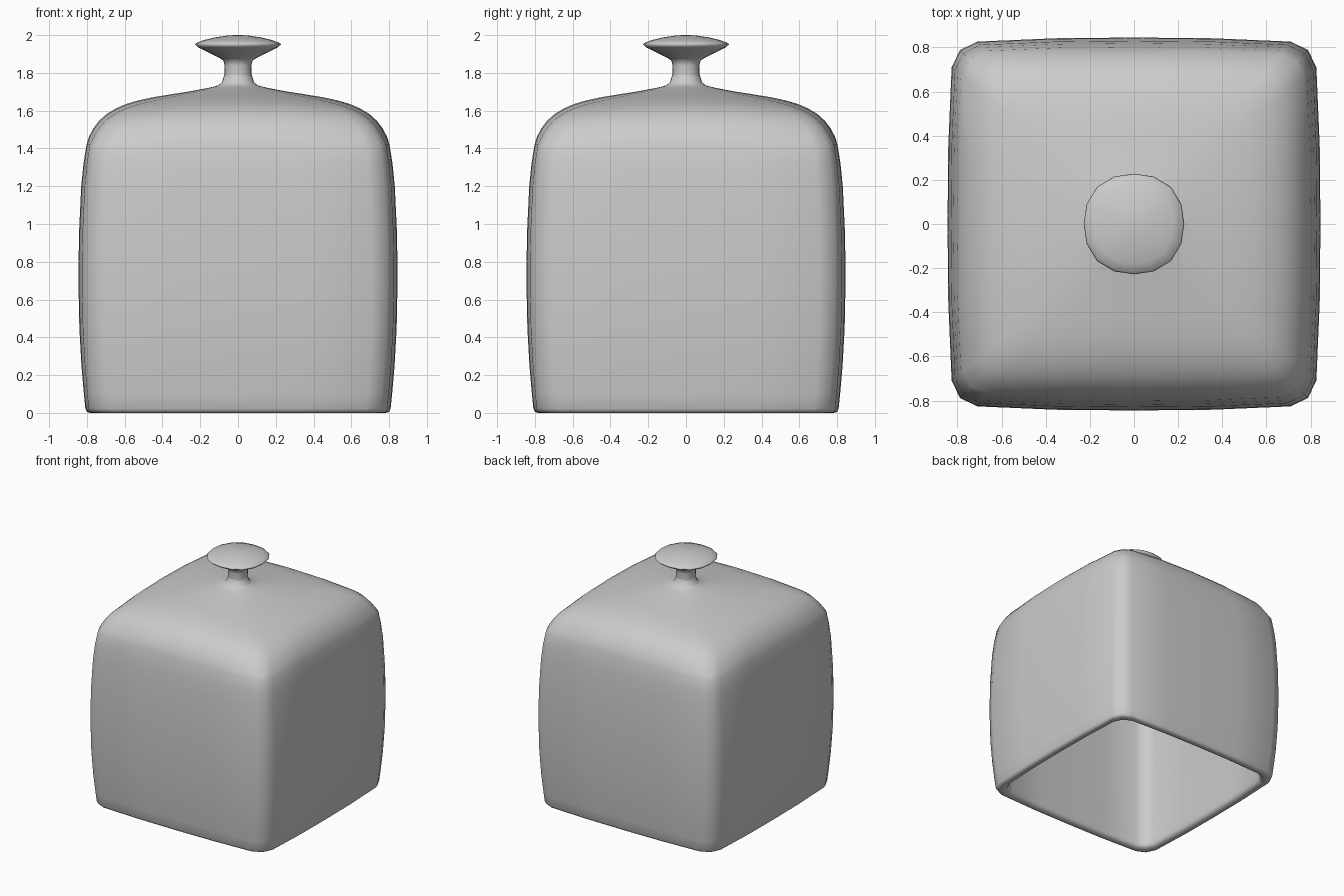
import bpy, bmesh, math

if "Cube" in bpy.data.objects:
    bpy.data.objects.remove(bpy.data.objects["Cube"])

# One eighth of a rounded, slightly bulging square (half width 1)
OCTANT = [(1, 0), (0.996, 0.42), (0.978, 0.84), (0.933, 0.933)]


def square_ring():
    half = OCTANT + [(y, x) for x, y in OCTANT[-2:0:-1]]
    pts = []
    for q in range(4):
        c, s = round(math.cos(q * math.pi / 2)), round(math.sin(q * math.pi / 2))
        pts += [(x * c - y * s, x * s + y * c) for x, y in half]
    return pts


def circle_ring(n, squareness=0.0):
    """Circle whose diagonals are pushed out a little."""
    pts = []
    for i in range(n):
        a = math.tau * i / n
        k = 1 + squareness * math.sin(2 * a) ** 2
        pts.append((k * math.cos(a), k * math.sin(a)))
    return pts


def loft(name, rows, ring_at, cap_start=False, cap_end=False, droop=0.0):
    """Join one ring of points per (radius, z) row; droop lowers roof corners."""
    bm = bmesh.new()
    rings = []
    for r, z in rows:
        d = droop * min(1, r / 0.5) if z > 1.45 else 0
        rings.append([bm.verts.new((x * r, y * r, z - d * (x * y / 0.87) ** 2))
                      for x, y in ring_at(r)])
    for a, b in zip(rings, rings[1:]):
        n = len(a)
        for i in range(n):
            bm.faces.new((a[i], a[(i + 1) % n], b[(i + 1) % n], b[i]))
    if cap_start:
        bm.faces.new(rings[0][::-1])
    if cap_end:
        bm.faces.new(rings[-1])
    mesh = bpy.data.meshes.new(name)
    bm.to_mesh(mesh)
    bm.free()
    obj = bpy.data.objects.new(name, mesh)
    bpy.context.collection.objects.link(obj)
    for p in mesh.polygons:
        p.use_smooth = True
    return obj


SQUARE, CIRCLE = square_ring(), circle_ring(24)


def body_ring(r):
    # Round next to the neck, square further out
    t = min(1, max(0, (r - 0.08) / 0.17))
    return [(sx * t + cx * (1 - t), sy * t + cy * (1 - t))
            for (sx, sy), (cx, cy) in zip(SQUARE, CIRCLE)]


# Hollow cover: inner wall, rounded rim, bulging outer wall, shoulder, neck base
inner = [(0.06, 1.63), (0.3, 1.61), (0.5, 1.56), (0.64, 1.49), (0.72, 1.38),
         (0.755, 1.15), (0.768, 0.75), (0.76, 0.4), (0.745, 0.15), (0.738, 0.05),
         (0.741, 0.022), (0.75, 0.008)]
outer = [(0.77, 0), (0.789, 0.001), (0.801, 0.007), (0.808, 0.022),
         (0.816, 0.1), (0.829, 0.25), (0.84, 0.45), (0.845, 0.7), (0.842, 0.95),
         (0.83, 1.2), (0.818, 1.32), (0.802, 1.42), (0.788, 1.465), (0.765, 1.507),
         (0.735, 1.547), (0.695, 1.583), (0.645, 1.613), (0.59, 1.636),
         (0.53, 1.654), (0.45, 1.671), (0.37, 1.684), (0.25, 1.703), (0.15, 1.722),
         (0.105, 1.734), (0.085, 1.75), (0.073, 1.79)]
loft("cover", inner + outer, body_ring, cap_start=True, droop=0.02)

# Neck and flattened knob
knob = [(0.073, 1.785), (0.071, 1.84), (0.077, 1.865), (0.10, 1.88),
        (0.16, 1.91), (0.21, 1.935), (0.228, 1.95), (0.222, 1.958),
        (0.18, 1.974), (0.12, 1.988), (0.06, 1.997), (0.02, 2.0)]
KNOB_RING = circle_ring(16, 0.04)
loft("knob", knob, lambda r: KNOB_RING, cap_end=True)
